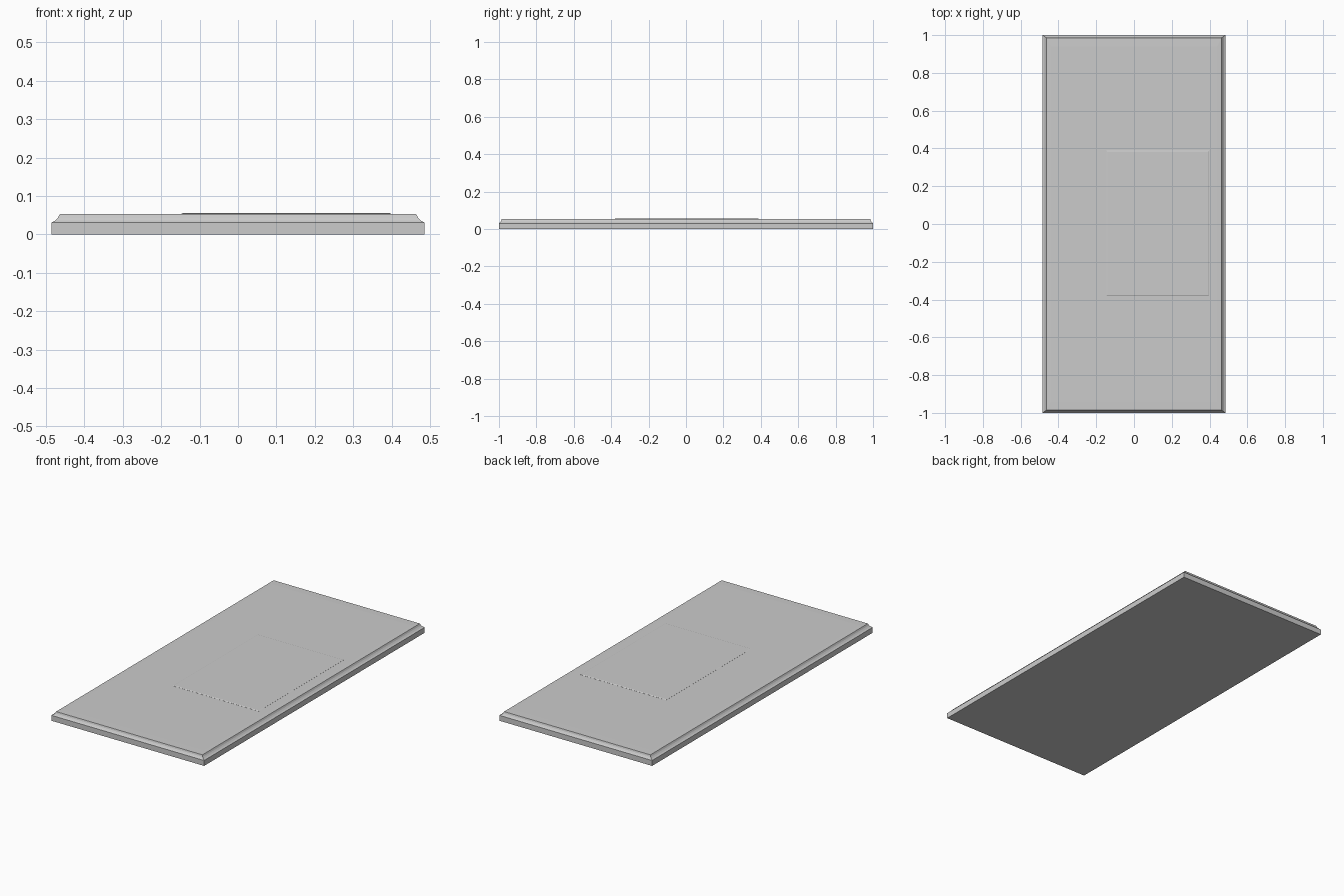
import bpy
import bmesh

if "Cube" in bpy.data.objects:
    bpy.data.objects.remove(bpy.data.objects["Cube"])


def stepped_slab(name, rings, centre=(0.0, 0.0)):
    """Loft rectangular rings (half_x, half_y, z) from bottom to top and cap both ends."""
    cx, cy = centre
    bm = bmesh.new()
    loops = []
    for hx, hy, z in rings:
        corners = ((-1, -1), (1, -1), (1, 1), (-1, 1))
        loops.append([bm.verts.new((cx + sx * hx, cy + sy * hy, z)) for sx, sy in corners])
    bm.faces.new(reversed(loops[0]))
    bm.faces.new(loops[-1])
    for low, high in zip(loops, loops[1:]):
        for i in range(4):
            j = (i + 1) % 4
            bm.faces.new((low[i], low[j], high[j], high[i]))
    mesh = bpy.data.meshes.new(name)
    bm.to_mesh(mesh)
    bm.free()
    obj = bpy.data.objects.new(name, mesh)
    bpy.context.collection.objects.link(obj)
    return obj


# Base slab: straight edge, hollow moulding, faintly raised top
stepped_slab("base_slab", [
    (0.485, 1.0, 0.0),
    (0.485, 1.0, 0.031),
    (0.476, 0.994, 0.036),
    (0.469, 0.989, 0.043),
    (0.464, 0.986, 0.0525),
    (0.440, 0.940, 0.0535),
])

# Thin raised panel, off centre, with chamfered edge
stepped_slab("raised_panel", [
    (0.2725, 0.385, 0.050),
    (0.2725, 0.385, 0.054),
    (0.267, 0.380, 0.056),
], centre=(0.1255, 0.004))
